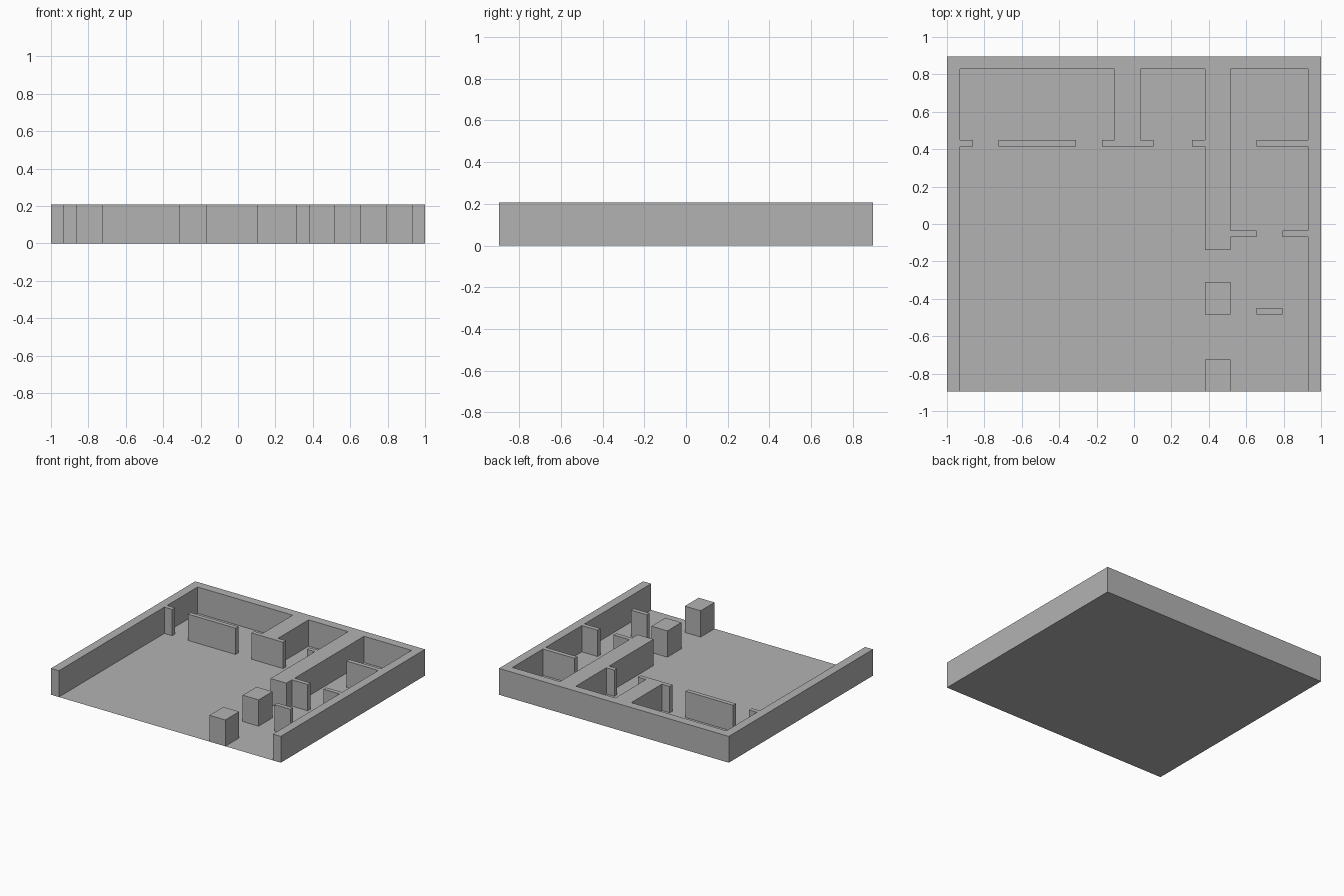
import bpy, bmesh

if "Cube" in bpy.data.objects:
    bpy.data.objects.remove(bpy.data.objects["Cube"])

U = 1 / 29            # half of one outer wall thickness; plan is 58 x 52 of these
HEIGHT = 6 * U

grey = bpy.data.materials.new("plain grey")
grey.diffuse_color = (0.45, 0.45, 0.45, 1)
grey.use_nodes = True
grey.node_tree.nodes["Principled BSDF"].inputs["Base Color"].default_value = grey.diffuse_color


def finish(name, bm):
    mesh = bpy.data.meshes.new(name)
    bm.to_mesh(mesh)
    bm.free()
    mesh.materials.append(grey)
    obj = bpy.data.objects.new(name, mesh)
    bpy.context.collection.objects.link(obj)
    return obj


def walls(name, rects):
    """Merge plan rectangles (x0, x1, y0, y1 in plan units) and raise them to wall height."""
    cells = {(x, y) for x0, x1, y0, y1 in rects
             for x in range(x0, x1) for y in range(y0, y1)}
    bm = bmesh.new()
    verts = {}

    def corner(x, y):
        if (x, y) not in verts:
            verts[x, y] = bm.verts.new((x * U, y * U, 0))
        return verts[x, y]

    for x, y in sorted(cells):
        bm.faces.new([corner(x, y), corner(x + 1, y),
                      corner(x + 1, y + 1), corner(x, y + 1)])
    # open-bottomed: the floor closes the underside
    ext = bmesh.ops.extrude_face_region(bm, geom=bm.faces[:])
    top = [g for g in ext["geom"] if isinstance(g, bmesh.types.BMVert)]
    bmesh.ops.translate(bm, verts=top, vec=(0, 0, HEIGHT))
    bm.normal_update()
    under = [f for f in bm.faces if all(v.co.z < 1e-6 for v in f.verts)]
    bmesh.ops.delete(bm, geom=under, context='FACES')
    bmesh.ops.recalc_face_normals(bm, faces=bm.faces[:])
    bmesh.ops.dissolve_limit(bm, angle_limit=0.01, verts=bm.verts[:], edges=bm.edges[:])
    if max(bm.faces, key=lambda f: f.calc_center_median().z).normal.z < 0:
        bmesh.ops.reverse_faces(bm, faces=bm.faces[:])
    return finish(name, bm)


# Floor sheet
bm = bmesh.new()
bm.faces.new([bm.verts.new((x, y * U, 0))
              for x, y in ((-1, -26), (1, -26), (1, 26), (-1, 26))])
finish("floor", bm)

# Connected shell: outer walls, thick room dividers and door stubs
walls("house_walls", [
    (-29, -27, -26, 26), (27, 29, -26, 26), (-29, 29, 24, 26),   # outer walls
    (-3, 1, 12, 26), (11, 15, -4, 26),                           # thick dividers
    (-27, -25, 12, 13), (-5, 3, 12, 13), (9, 11, 12, 13),        # back room stubs
    (19, 27, 12, 13), (15, 19, -2, -1), (23, 27, -2, -1),        # right room stubs
])

# Free-standing pieces
walls("bedroom_panel", [(-21, -9, 12, 13)])
walls("side_panel", [(19, 23, -14, -13)])
walls("middle_pillar", [(11, 15, -14, -9)])
walls("front_pillar", [(11, 15, -26, -21)])
